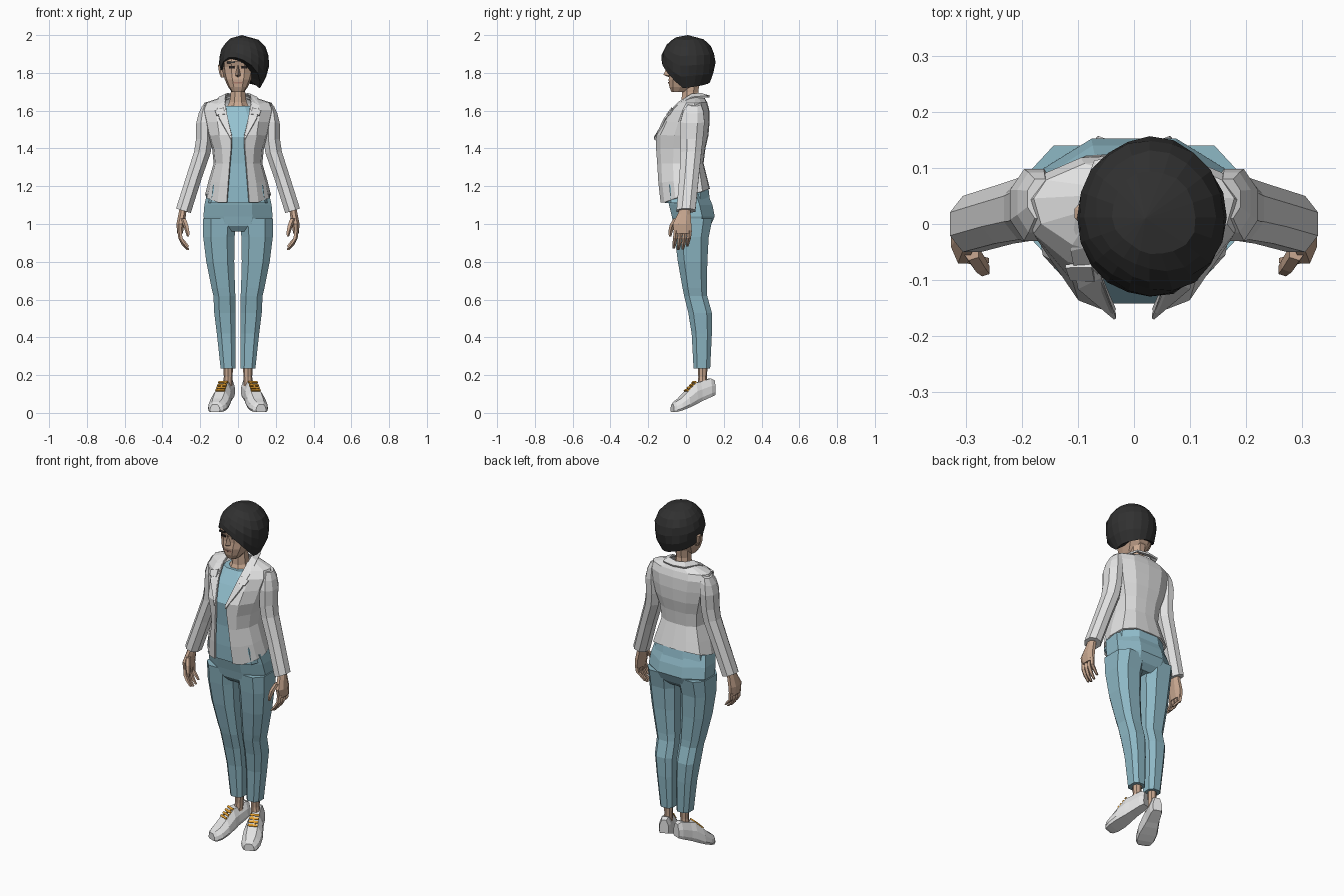
import bpy, bmesh, math
from mathutils import Vector

if "Cube" in bpy.data.objects:
    bpy.data.objects.remove(bpy.data.objects["Cube"])


def material(name, r, g, b):
    m = bpy.data.materials.new(name)
    m.diffuse_color = (r, g, b, 1)
    m.use_nodes = True
    m.node_tree.nodes["Principled BSDF"].inputs["Base Color"].default_value = m.diffuse_color
    return m


SKIN = material("skin", 0.58, 0.39, 0.28)
HAIR = material("hair_black", 0.03, 0.03, 0.03)
WHITE = material("jacket_white", 0.76, 0.76, 0.76)
SHIRT = material("shirt_blue", 0.30, 0.54, 0.64)
BLUE = material("trouser_blue", 0.27, 0.48, 0.56)
ORANGE = material("lace_orange", 0.80, 0.36, 0.03)
DARK = material("eye_dark", 0.02, 0.015, 0.015)
LIP = material("lip", 0.40, 0.20, 0.15)

OCT = [(math.cos(a) / math.cos(math.pi / 8), math.sin(a) / math.cos(math.pi / 8))
       for a in [math.pi / 8 + i * math.pi / 4 for i in range(8)]]
BOXY = [(x * (1.25 if abs(x) < .6 else 1), y * (1.35 if abs(y) < .6 else 1)) for x, y in OCT]
FACE = [(.42, -1), (.85, -.72), (1, -.1), (.9, .6), (.4, 1),
        (-.4, 1), (-.9, .6), (-1, -.1), (-.85, -.72), (-.42, -1)]


def mesh(name, verts, faces, mat, mirror=False, thick=0):
    me = bpy.data.meshes.new(name)
    bm = bmesh.new()
    vs = [bm.verts.new(v) for v in verts]
    for f in faces:
        bm.faces.new([vs[i] for i in f])
    bmesh.ops.recalc_face_normals(bm, faces=bm.faces)
    bm.to_mesh(me)
    bm.free()
    me.materials.append(mat)
    ob = bpy.data.objects.new(name, me)
    bpy.context.collection.objects.link(ob)
    if thick:
        mod = ob.modifiers.new("thickness", 'SOLIDIFY')
        mod.thickness, mod.offset = thick, 0
    if mirror:
        mod = ob.modifiers.new("mirror", 'MIRROR')
        mod.use_clip = True
    return ob


def loft(name, rings, mat, closed=True, **kw):
    """Skin a list of equal-length point rings."""
    n = len(rings[0])
    faces = []
    for k in range(len(rings) - 1):
        for i in range(n if closed else n - 1):
            j = (i + 1) % n
            faces.append((k * n + i, k * n + j, k * n + n + j, k * n + n + i))
    if closed:
        last = (len(rings) - 1) * n
        faces += [tuple(range(n))[::-1], tuple(range(last, last + n))]
    return mesh(name, [p for r in rings for p in r], faces, mat, **kw)


def ring(x0, x1, y0, y1, z, profile=OCT, tilt=0.0):
    """Horizontal cross-section filling the box x0..x1, y0..y1."""
    cx, cy, rx, ry = (x0 + x1) / 2, (y0 + y1) / 2, (x1 - x0) / 2, (y1 - y0) / 2
    return [(cx + rx * a, cy + ry * b, z + tilt * a) for a, b in profile]


def tube(name, path, radii, mat, n=5):
    """Round limb along a mostly vertical path."""
    rings = [[(x + r * math.cos(i * math.tau / n), y + r * math.sin(i * math.tau / n), z)
              for i in range(n)] for (x, y, z), r in zip(path, radii)]
    return loft(name, rings, mat, mirror=True)


def lerp_table(t, table):
    for (a, *u), (b, *v) in zip(table, table[1:]):
        if t <= b:
            f = (t - a) / (b - a)
            return [p + (q - p) * f for p, q in zip(u, v)]
    return table[-1][1:]


# --- trousers: pelvis and tapered legs -------------------------------------
loft("pelvis", [ring(-w, w, f, b, z) for z, w, f, b in [
    (.96, .09, -.04, .10), (.99, .165, -.065, .13), (1.04, .183, -.075, .152),
    (1.10, .178, -.09, .14), (1.16, .165, -.10, .115)]], BLUE)
loft("leg", [ring(i, o, f, b, z, BOXY) for z, i, o, f, b in [
    (.235, .014, .092, .04, .128), (.42, .013, .112, .03, .137), (.53, .013, .126, .012, .137),
    (.62, .014, .130, -.01, .112), (.66, .016, .140, -.018, .11), (.80, .02, .168, -.043, .113),
    (.93, .018, .184, -.06, .12), (1.03, .008, .186, -.07, .14)]], BLUE, mirror=True)

# --- shirt --------------------------------------------------------------------
loft("shirt", [ring(-w, w, f, b, z, FACE) for z, w, f, b in [
    (1.11, .168, -.112, .128), (1.20, .155, -.12, .118), (1.32, .11, -.125, .08),
    (1.46, .125, -.142, .10), (1.55, .14, -.095, .10), (1.625, .085, -.05, .09)]], SHIRT)

# --- jacket body: open front, one half mirrored ---------------------------------
body = []
for z, o, f, s, m, b, lift in [
        (1.115, .058, -.13, .170, .01, .122, .07), (1.22, .050, -.142, .150, 0, .108, .02),
        (1.32, .042, -.148, .124, 0, .088, 0), (1.40, .035, -.154, .132, .01, .098, 0),
        (1.47, .034, -.156, .155, .02, .114, 0), (1.54, .050, -.118, .172, .03, .120, 0),
        (1.60, .066, -.078, .188, .04, .118, .005), (1.635, .070, -.045, .175, .045, .108, .005),
        (1.665, .062, .0, .09, .05, .095, 0)]:
    mid = max(o + .02, s * .62)
    body.append([(o, f, z), (mid, f * .86 + m * .1, z), (s * .93, f * .45 + m * .5, z + lift * .3),
                 (s, m, z + lift * .55), (s * .88, b * .7, z + lift * .8),
                 (s * .5, b * .96, z + lift), (0, b, z + lift)])
loft("jacket_body", body, WHITE, closed=False, mirror=True, thick=.01)

# collar and lapels
inner = [(0, .09, 1.685), (.05, .08, 1.69), (.064, .03, 1.685), (.068, -.035, 1.645),
         (.058, -.092, 1.58), (.032, -.164, 1.46)]
outer = [(0, .125, 1.675), (.07, .112, 1.675), (.10, .03, 1.668), (.112, -.045, 1.625),
         (.10, -.112, 1.56), (.036, -.166, 1.445)]
loft("collar", [inner, outer], WHITE, closed=False, mirror=True, thick=.01)
mesh("lapel_tip", [(.075, -.074, 1.615), (.122, -.075, 1.60), (.113, -.098, 1.575), (.07, -.1, 1.58)],
     [(0, 1, 2, 3)], WHITE, mirror=True, thick=.008)

# sleeves
loft("sleeve", [ring(i, o, f, b, z, OCT, t) for z, i, o, f, b, t in [
    (1.07, .250, .328, -.05, .05, .012), (1.25, .192, .272, -.035, .068, .008),
    (1.38, .145, .232, -.028, .082, .004), (1.45, .135, .222, -.03, .09, 0),
    (1.54, .135, .221, -.03, .098, -.006), (1.60, .14, .208, -.015, .092, -.014),
    (1.635, .145, .19, .01, .08, -.01)]], WHITE, mirror=True)

# --- hands -----------------------------------------------------------------------
loft("palm", [ring(i, o, f, b, z) for z, i, o, f, b in [
    (.95, .292, .322, -.062, .028), (1.0, .284, .326, -.07, .028),
    (1.05, .275, .316, -.045, .025), (1.10, .27, .306, -.025, .025)]], SKIN, mirror=True)
for i, name in enumerate(["index", "middle", "ring", "little"]):
    y, drop = -.053 + i * .024, [.008, 0, .004, .02][i]
    tube(name + "_finger", [(.308, y, .965), (.304, y - .004, .925), (.288, y - .008, .89 + drop),
                            (.264, y - .012, .862 + drop)], [.013, .012, .011, .007], SKIN)
tube("thumb", [(.29, -.05, 1.03), (.276, -.072, .995), (.267, -.082, .96), (.264, -.084, .935)],
     [.016, .015, .012, .007], SKIN)

# --- ankles and shoes ---------------------------------------------------------------
tube("ankle", [(.058, .085, .12), (.052, .088, .19), (.052, .088, .25)], [.027, .023, .026], SKIN, 8)
heel, toe = Vector((.040, .148, 0)), Vector((.122, -.072, 0))
along = (toe - heel).normalized()
side = Vector((-along.y, along.x, 0))
SHOE = [(0, .026, .095, .172), (.10, .035, .085, .182), (.34, .04, .062, .165), (.46, .046, .048, .160),
        (.66, .055, .028, .115), (.84, .053, .012, .075), (.95, .042, .005, .058), (1, .028, .006, .045)]


def shoe_point(t, u, z):
    p = heel.lerp(toe, t) + side * u
    return (p.x, p.y, z)


shoe = []
for t, w, b, h in SHOE:
    shoe.append([shoe_point(t, u * w, b + (h - b) * v) for u, v in
                 [(-.85, 0), (.85, 0), (1, .2), (.92, .6), (.5, 1), (-.5, 1), (-.92, .6), (-1, .2)]])
loft("shoe", shoe, WHITE, mirror=True)


def lace(name, t, u0, u1, dt=.035, skew=0):
    quad = []
    for tt, u in [(t, u0), (t + skew, u1), (t + skew + dt, u1), (t + dt, u0)]:
        quad.append(shoe_point(tt, u, lerp_table(tt, SHOE)[2] + .005))
    mesh(name, quad, [(0, 1, 2, 3)], ORANGE, mirror=True, thick=.007)


for i in range(4):
    lace("lace_%d" % (i + 1), .46 + i * .062, -.026, .026)
lace("lace_cross", .46, -.018, .012, skew=.16)

# --- neck and head ----------------------------------------------------------------------
loft("neck", [ring(-w, w, f, b, z) for z, w, f, b in [
    (1.60, .07, -.045, .085), (1.645, .045, -.025, .075), (1.70, .038, -.02, .065),
    (1.80, .042, -.02, .08)]], SKIN)
loft("head", [ring(-w, w, f, b, z, FACE) for z, w, f, b in [
    (1.70, .034, -.078, .0), (1.725, .052, -.088, .04), (1.765, .070, -.092, .08),
    (1.80, .080, -.086, .10), (1.83, .084, -.086, .11), (1.86, .086, -.096, .115),
    (1.93, .07, -.075, .10)]], SKIN)
mesh("nose", [(0, -.094, 1.845), (-.016, -.085, 1.785), (.016, -.085, 1.785), (0, -.120, 1.79),
              (0, -.086, 1.775)], [(0, 1, 3), (0, 3, 2), (1, 4, 3), (3, 4, 2)], SKIN)
loft("ear", [ring(.07, o, .0, b, z) for z, o, b in [
    (1.775, .09, .02), (1.80, .10, .03), (1.84, .106, .038), (1.855, .09, .03)]], SKIN, mirror=True)


def face_plate(name, x0, x1, z0, z1, y, mat, slant=0, mirror=True):
    mesh(name, [(x0, y, z0), (x1, y + .004, z0 + slant), (x1, y + .004, z1 + slant), (x0, y, z1)],
         [(0, 1, 2, 3)], mat, mirror=mirror, thick=.006)


face_plate("eye", .02, .048, 1.824, 1.836, -.089, DARK)
face_plate("eyebrow", .016, .058, 1.852, 1.862, -.097, HAIR, -.002)
face_plate("mouth", 0, .022, 1.744, 1.752, -.0925, LIP)

# --- hair: swept bob with an uneven hemline ------------------------------------------------
HEM = [(0, 1.722), (50, 1.735), (90, 1.75), (135, 1.77), (172, 1.80), (195, 1.825), (215, 1.86),
       (240, 1.89), (270, 1.868), (295, 1.83), (318, 1.765), (340, 1.72), (360, 1.722)]
COLS, ROWS = 20, 6
hair = []
for k in range(1, ROWS + 1):
    row = []
    for c in range(COLS):
        deg = c * 360 / COLS
        a = math.radians(deg)
        hem = lerp_table(deg, HEM)[0]
        z = 2.0 - (2.0 - hem) * (k / ROWS) ** 1.35
        d = z - 1.865
        r = math.sqrt(max(0, 1 - (d / (.138 if d > 0 else .19)) ** 2))
        r *= 1 + .012 * (-1) ** (c // 2 + k)
        wide = .137 if math.cos(a) > 0 else .128
        row.append((.028 + wide * r * math.cos(a), .012 + .143 * r * math.sin(a), z))
    hair.append(row)
verts = [p for r in hair for p in r] + [(.02, .01, 2.0), (.0, .03, 1.81)]
top, under, last = len(verts) - 2, len(verts) - 1, (ROWS - 1) * COLS
faces = []
for c in range(COLS):
    d = (c + 1) % COLS
    faces += [(top, c, d), (under, last + d, last + c)]
    for k in range(ROWS - 1):
        faces.append((k * COLS + c, (k + 1) * COLS + c, (k + 1) * COLS + d, k * COLS + d))
mesh("hair", verts, faces, HAIR)
